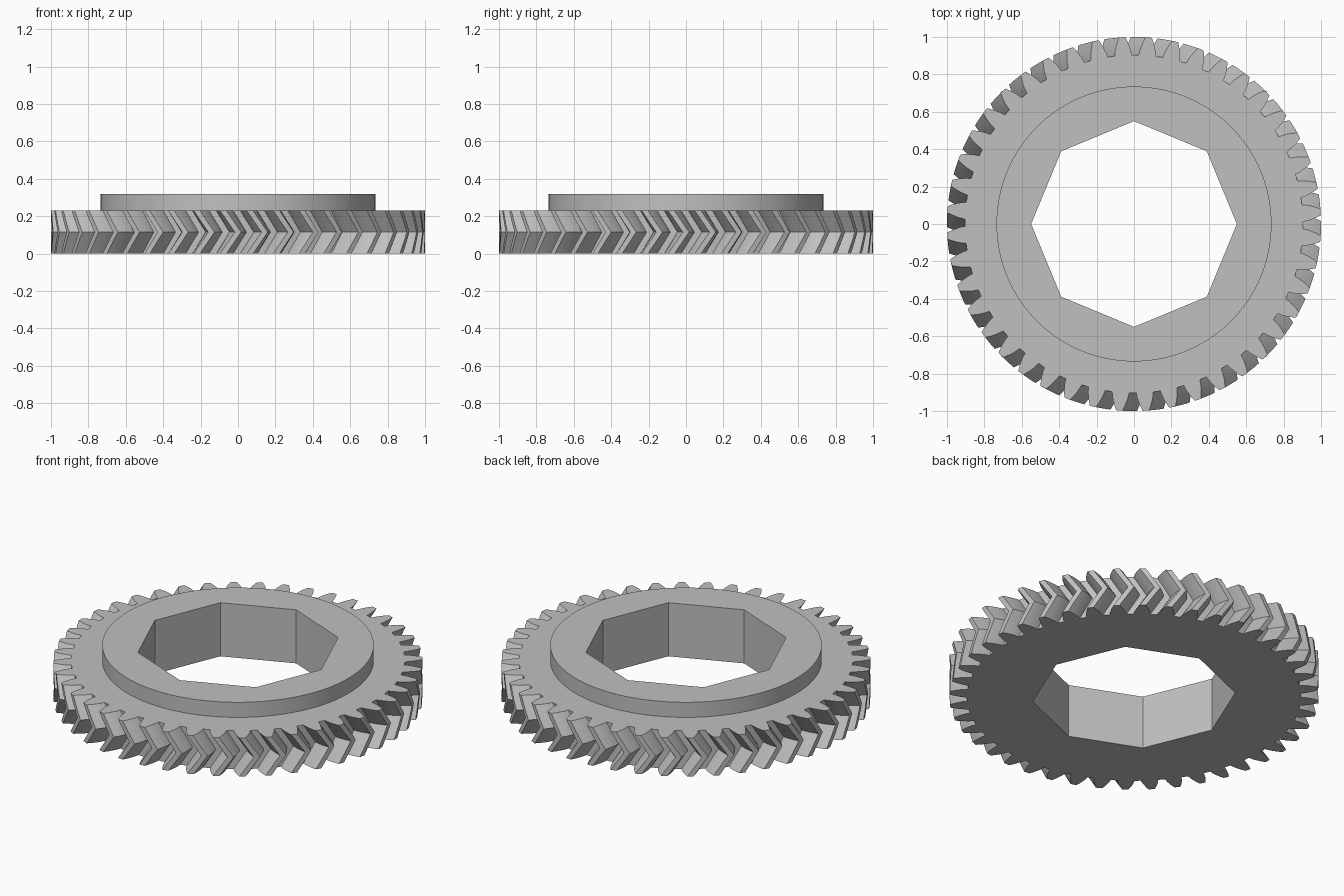
import bpy, bmesh
from math import sin, cos, tan, acos, pi, radians

cube = bpy.data.objects.get("Cube")
if cube:
    bpy.data.objects.remove(cube, do_unlink=True)

# Main dimensions
TEETH = 44
TIP_R, ROOT_R, PITCH_R = 1.0, 0.904, 0.9565
BASE_R = PITCH_R * cos(radians(20))
GEAR_H, TOTAL_H = 0.23, 0.32
HUB_R, BORE_R = 0.735, 0.55
TWIST = radians(200 / TEETH)
STEPS = 4          # layers in each half of the chevron
FLANK_POINTS = 5

metal = bpy.data.materials.new("grey metal")
metal.use_nodes = True
grey = (0.53, 0.53, 0.53, 1)
metal.diffuse_color = grey
metal.node_tree.nodes["Principled BSDF"].inputs["Base Color"].default_value = grey


def involute(r):
    a = acos(BASE_R / r)
    return tan(a) - a


def half_tooth_angle(r):
    return pi / (2 * TEETH) + involute(PITCH_R) - involute(r)


def gear_profile():
    """Polar outline (radius, angle) of all teeth, counter-clockwise."""
    radii = [ROOT_R + (TIP_R - ROOT_R) * i / (FLANK_POINTS - 1)
             for i in range(FLANK_POINTS)]
    tooth = [(r, -half_tooth_angle(r)) for r in radii]
    tooth += [(r, half_tooth_angle(r)) for r in reversed(radii)]
    return [(r, a + 2 * pi * t / TEETH) for t in range(TEETH) for r, a in tooth]


def circle(radius, sides):
    return [(radius, 2 * pi * i / sides) for i in range(sides)]


bm = bmesh.new()


def ring(profile, z, turn=0.0):
    return [bm.verts.new((r * cos(a + turn), r * sin(a + turn), z)) for r, a in profile]


def skin(low, high):
    n = len(low)
    for i in range(n):
        j = (i + 1) % n
        bm.faces.new((low[i], low[j], high[j], high[i]))


def cap(outer, inner, up):
    """Flat face between an outline and the hole inside it."""
    edges = []
    for loop in (outer, inner):
        for a, b in zip(loop, loop[1:] + loop[:1]):
            edges.append(bm.edges.get((a, b)) or bm.edges.new((a, b)))
    bmesh.ops.triangle_fill(bm, edges=edges, use_beauty=True, normal=(0, 0, up))


# Herringbone teeth: the twist peaks at mid height
profile = gear_profile()
layers = []
for k in range(2 * STEPS + 1):
    offset = abs(k - STEPS) / STEPS
    layers.append(ring(profile, GEAR_H * k / (2 * STEPS), -TWIST * offset))
for low, high in zip(layers, layers[1:]):
    skin(low, high)

# Raised round hub
hub_low = ring(circle(HUB_R, 128), GEAR_H)
hub_high = ring(circle(HUB_R, 128), TOTAL_H)
skin(hub_low, hub_high)

# Octagonal bore right through
bore_low = ring(circle(BORE_R, 8), 0)
bore_high = ring(circle(BORE_R, 8), TOTAL_H)
skin(bore_high, bore_low)

# Flat bottom, tooth shoulder and hub top
cap(layers[0], bore_low, -1)
cap(layers[-1], hub_low, 1)
cap(hub_high, bore_high, 1)
bmesh.ops.recalc_face_normals(bm, faces=bm.faces)

mesh = bpy.data.meshes.new("herringbone_gear")
bm.to_mesh(mesh)
bm.free()
mesh.materials.append(metal)
gear = bpy.data.objects.new("herringbone_gear", mesh)
bpy.context.collection.objects.link(gear)
bpy.context.view_layer.objects.active = gear
gear.select_set(True)
bpy.ops.object.shade_smooth_by_angle(angle=radians(25))
